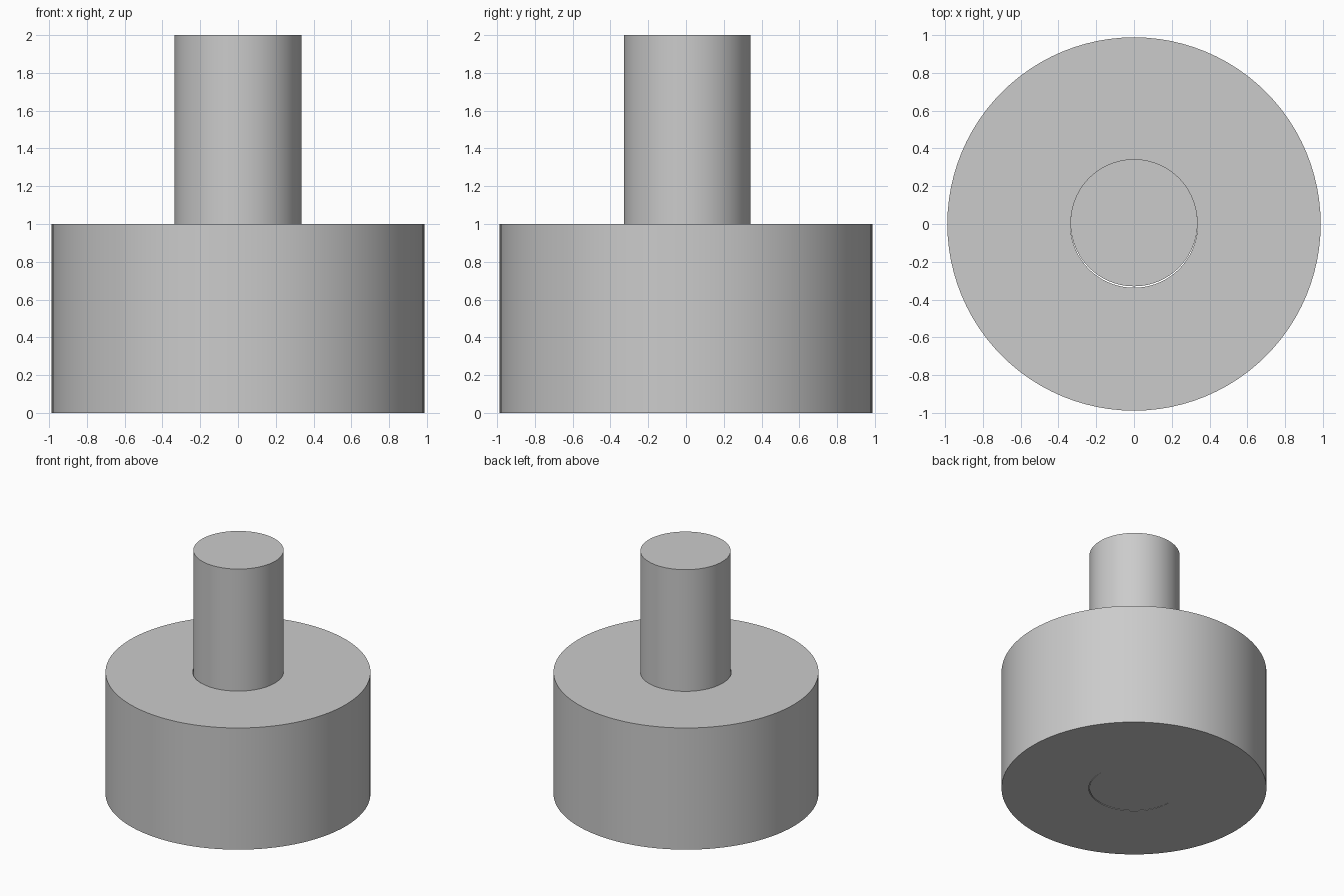
import bpy, bmesh, math

if "Cube" in bpy.data.objects:
    bpy.data.objects.remove(bpy.data.objects["Cube"])

SIDES = 96


def revolve(name, profile, y=0.0, closed=False):
    """Turn (radius, z) points about the z axis; radius 0 becomes the pole."""
    bm = bmesh.new()
    verts = [bm.verts.new((r, 0, z)) for r, z in profile]
    pairs = list(zip(verts, verts[1:] + verts[:1]))
    edges = [bm.edges.new(p) for p in (pairs if closed else pairs[:-1])]
    bmesh.ops.spin(bm, geom=verts + edges, cent=(0, 0, 0), axis=(0, 0, 1),
                   angle=math.tau, steps=SIDES)
    bmesh.ops.remove_doubles(bm, verts=bm.verts, dist=1e-4)
    bmesh.ops.recalc_face_normals(bm, faces=bm.faces)
    mesh = bpy.data.meshes.new(name)
    bm.to_mesh(mesh)
    bm.free()
    obj = bpy.data.objects.new(name, mesh)
    bpy.context.collection.objects.link(obj)
    obj.location.y = y
    bpy.ops.object.select_all(action='DESELECT')
    obj.select_set(True)
    bpy.context.view_layer.objects.active = obj
    bpy.ops.object.shade_smooth_by_angle(angle=math.radians(30))
    return obj


# wide base with a hole bored through it
revolve("base_ring", [(0.337, 0), (0.987, 0), (0.987, 1), (0.337, 1)], closed=True)

# shaft through the hole, sitting slightly towards the back
revolve("shaft", [(0, 0), (0.336, 0), (0.336, 2), (0, 2)], y=0.0066)
